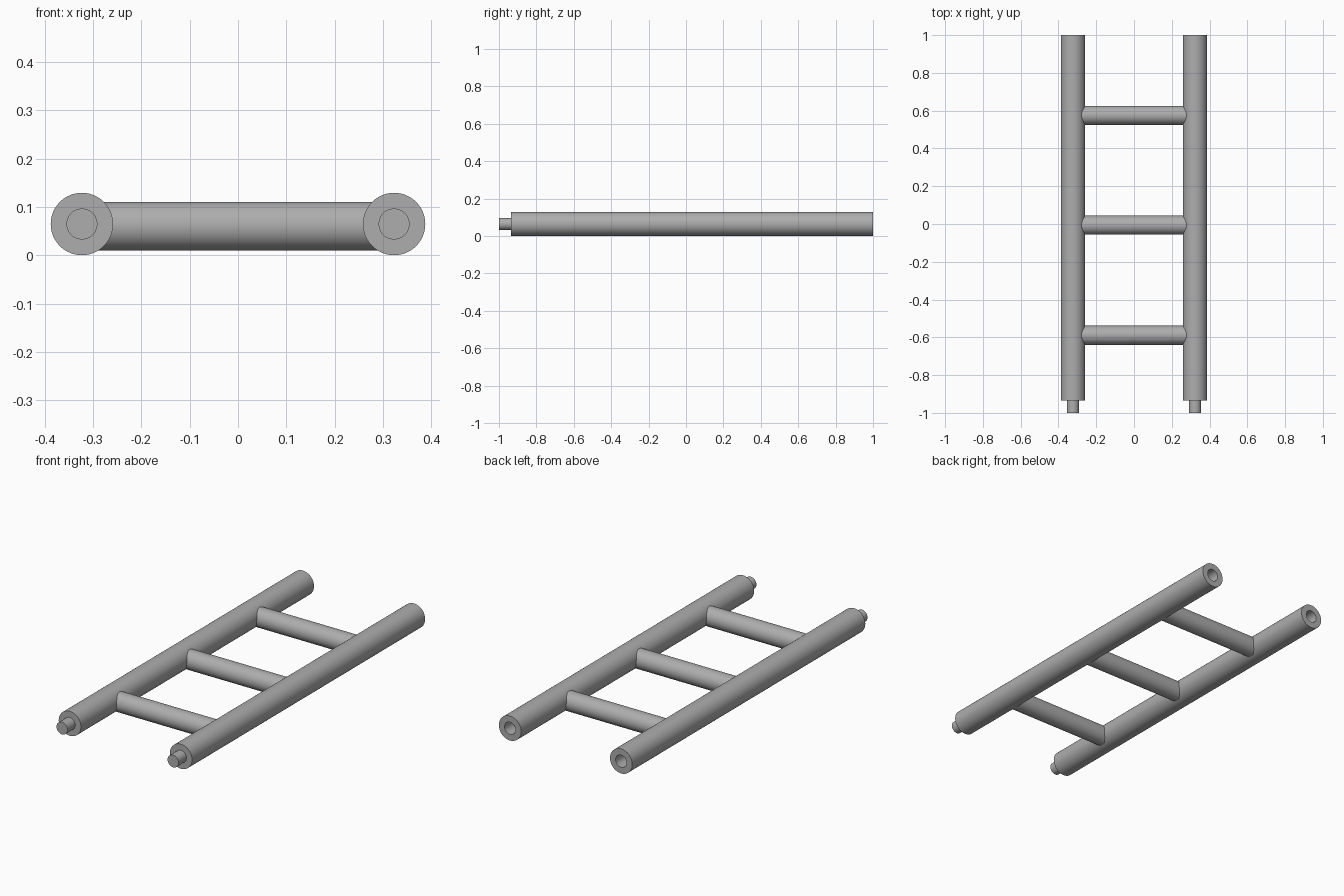
import bpy, bmesh, math
from mathutils import Vector

if "Cube" in bpy.data.objects:
    bpy.data.objects.remove(bpy.data.objects["Cube"])

RAIL_X, RAIL_Z, RAIL_R, PEG_R = 0.323, 0.0645, 0.0645, 0.032
SIDES = 64

metal = bpy.data.materials.new("grey metal")
metal.diffuse_color = (0.42, 0.42, 0.42, 1)
metal.use_nodes = True
metal.node_tree.nodes["Principled BSDF"].inputs["Base Color"].default_value = metal.diffuse_color


def lathe(name, profile, axis, location):
    """Revolve (radius, position) points around the x or y axis."""
    bm = bmesh.new()
    rings = []
    for r, t in profile:
        ring = []
        for i in range(SIDES):
            a = 2 * math.pi * i / SIDES
            c, s = r * math.cos(a), r * math.sin(a)
            ring.append(bm.verts.new((t, c, s) if axis == "x" else (c, t, s)))
        rings.append(ring)
    for lower, upper in zip(rings, rings[1:]):
        for i in range(SIDES):
            j = (i + 1) % SIDES
            bm.faces.new((lower[i], lower[j], upper[j], upper[i]))
    bm.faces.new(rings[0])
    bm.faces.new(rings[-1])
    bmesh.ops.recalc_face_normals(bm, faces=bm.faces)
    mesh = bpy.data.meshes.new(name)
    bm.to_mesh(mesh)
    bm.free()
    mesh.materials.append(metal)
    obj = bpy.data.objects.new(name, mesh)
    obj.location = Vector(location)
    bpy.context.collection.objects.link(obj)
    bpy.ops.object.select_all(action="DESELECT")
    obj.select_set(True)
    bpy.context.view_layer.objects.active = obj
    bpy.ops.object.shade_smooth_by_angle(angle=math.radians(30))
    return obj


# Side rails: peg at the front end, matching socket at the back end
rail_profile = [(PEG_R, -1.0), (PEG_R, -0.935), (RAIL_R, -0.935),
                (RAIL_R, 1.0), (PEG_R, 1.0), (PEG_R, 0.93)]
for side, x in (("left", -RAIL_X), ("right", RAIL_X)):
    lathe(f"{side}_rail", rail_profile, "y", (x, 0, RAIL_Z))

# Rungs, sunk into the rails
for n, y in enumerate((-0.589, -0.006, 0.575), 1):
    lathe(f"rung_{n}", [(0.0505, -0.31), (0.0505, 0.31)], "x", (0, y, 0.06))
